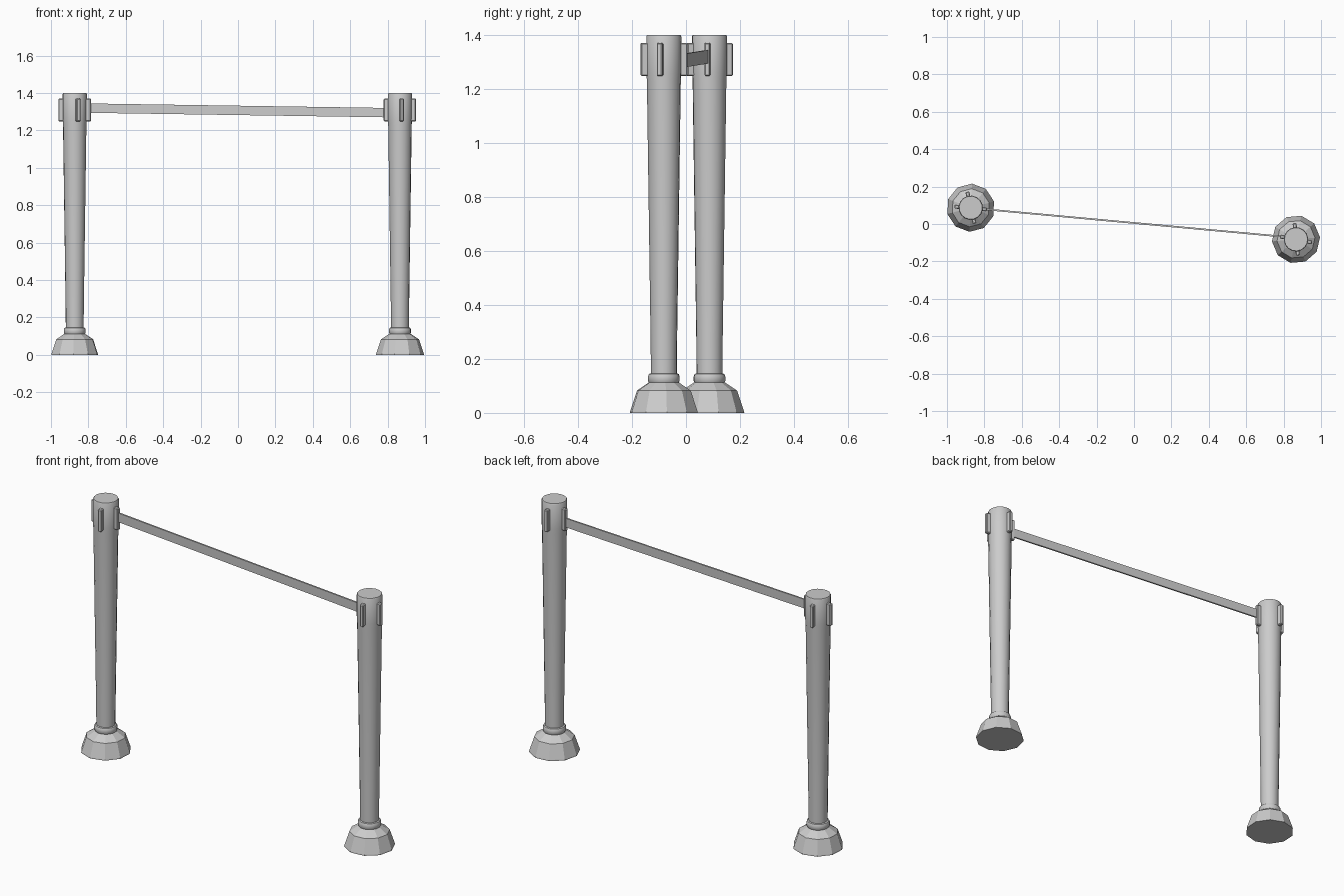
import bpy, math
from mathutils import Vector

if "Cube" in bpy.data.objects:
    bpy.data.objects.remove(bpy.data.objects["Cube"])


def mesh_object(name, verts, faces, smooth=None):
    me = bpy.data.meshes.new(name)
    me.from_pydata(verts, [], faces)
    me.update()
    ob = bpy.data.objects.new(name, me)
    bpy.context.collection.objects.link(ob)
    if smooth:
        bpy.ops.object.select_all(action='DESELECT')
        ob.select_set(True)
        bpy.context.view_layer.objects.active = ob
        bpy.ops.object.shade_smooth_by_angle(angle=math.radians(smooth))
    return ob


def lathe(name, profile, sides, centre, turn=0.0, smooth=None):
    """Capped solid of revolution from (radius, z) points."""
    verts, faces = [], []
    for r, z in profile:
        for i in range(sides):
            a = math.radians(turn) + math.tau * i / sides
            verts.append((centre[0] + r * math.cos(a), centre[1] + r * math.sin(a), z))
    for k in range(len(profile) - 1):
        for i in range(sides):
            j = (i + 1) % sides
            faces.append((k * sides + i, k * sides + j, (k + 1) * sides + j, (k + 1) * sides + i))
    faces.append(tuple(reversed(range(sides))))
    top = (len(profile) - 1) * sides
    faces.append(tuple(range(top, top + sides)))
    return mesh_object(name, verts, faces, smooth)


def strip(name, start, end, thick, height, bevel=0.0):
    """Upright bar running from start to end."""
    a, b = Vector(start), Vector(end)
    side = (b - a).cross(Vector((0, 0, 1))).normalized() * thick / 2
    up = Vector((0, 0, height / 2))
    verts = [p + s * side + u * up for p in (a, b)
             for s, u in ((-1, -1), (1, -1), (1, 1), (-1, 1))]
    faces = [(0, 1, 2, 3), (7, 6, 5, 4), (0, 4, 5, 1), (1, 5, 6, 2), (2, 6, 7, 3), (3, 7, 4, 0)]
    ob = mesh_object(name, verts, faces)
    if bevel:
        m = ob.modifiers.new("bevel", 'BEVEL')
        m.width, m.segments = bevel, 1
    return ob


BASE = [(0.129, 0), (0.128, 0.006), (0.102, 0.083), (0.058, 0.112)]
COLLAR = [(0.048, 0.108), (0.055, 0.111), (0.059, 0.119), (0.059, 0.135), (0.055, 0.144), (0.047, 0.147)]
SHAFT = [(0.048, 0.13), (0.049, 0.25), (0.063, 1.23), (0.065, 1.26), (0.065, 1.394), (0.062, 1.4)]

# post centre, facet turn, clip directions in degrees
POSTS = {
    "left": ((-0.873, 0.087), 15, (-6, 102, 176, -76)),
    "right": ((0.866, -0.082), 5, (-11, 95, 170, -83)),
}

for label, (c, turn, clips) in POSTS.items():
    # weighted foot, ring and tapered post
    lathe(label + "_base", BASE, 10, c, turn)
    lathe(label + "_collar", COLLAR, 16, c, turn, 40)
    lathe(label + "_post", SHAFT, 16, c, turn, 30)
    # four belt clips around the head
    for n, deg in enumerate(clips):
        d = (math.cos(math.radians(deg)), math.sin(math.radians(deg)))
        strip(f"{label}_clip_{n}",
              (c[0] + 0.05 * d[0], c[1] + 0.05 * d[1], 1.309),
              (c[0] + 0.087 * d[0], c[1] + 0.087 * d[1], 1.309), 0.021, 0.122, 0.004)

# belt between the posts
strip("belt", (-0.80, 0.079, 1.319), (0.79, -0.067, 1.295), 0.009, 0.05)
